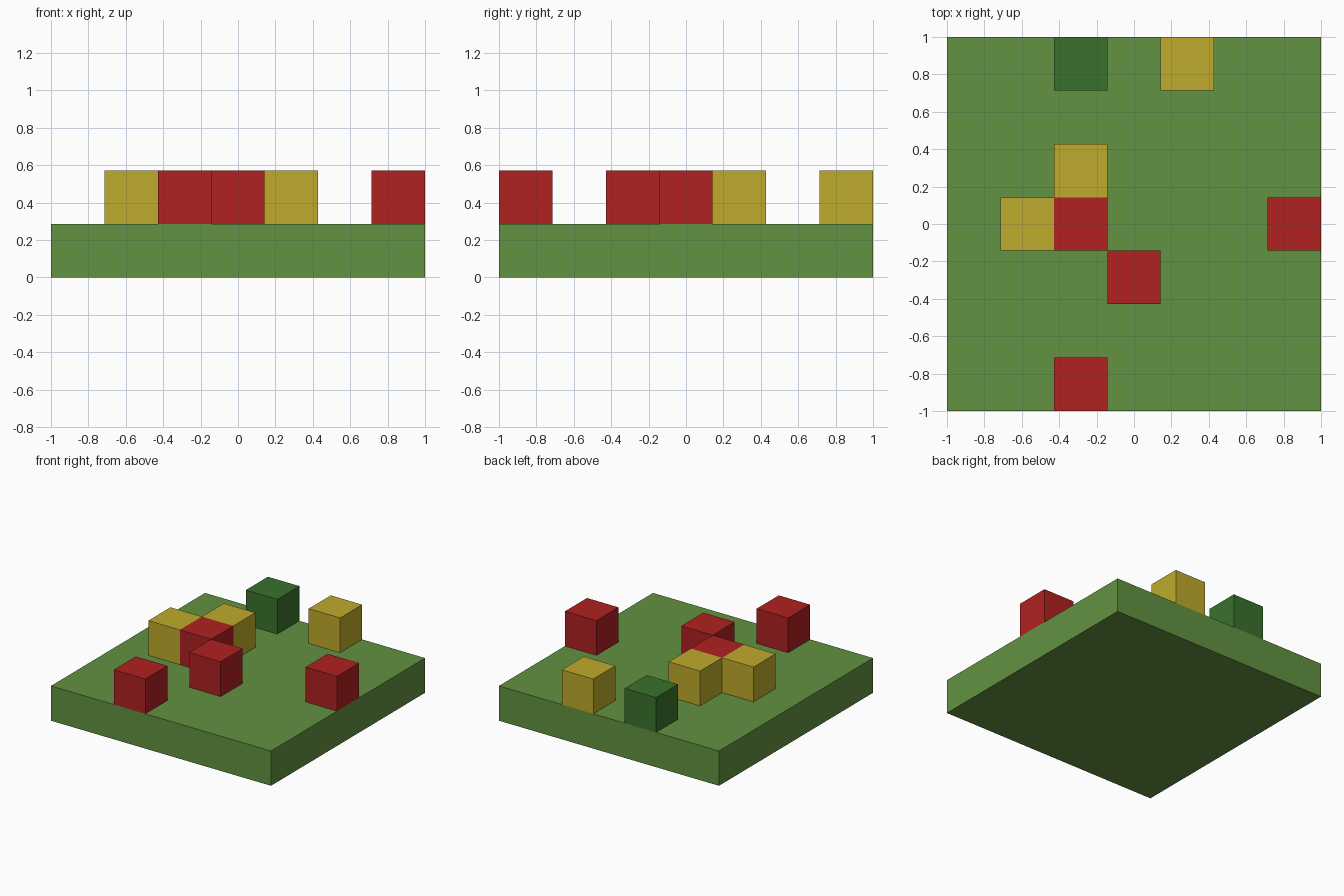
import bpy

# Remove the default cube
default = bpy.data.objects.get("Cube")
if default:
    bpy.data.objects.remove(default, do_unlink=True)

CELL = 2 / 7  # seven cells across the field


def make_material(name, rgb):
    mat = bpy.data.materials.new(name)
    mat.use_nodes = True
    color = (*rgb, 1)
    mat.diffuse_color = color
    mat.node_tree.nodes["Principled BSDF"].inputs["Base Color"].default_value = color
    return mat


def make_block(name, size, location, mat):
    bpy.ops.mesh.primitive_cube_add(size=1, location=location)
    block = bpy.context.object
    block.name = name
    block.scale = size
    bpy.ops.object.transform_apply(location=False, rotation=False, scale=True)
    block.data.materials.append(mat)
    return block


grass = make_material("grass green", (0.123, 0.287, 0.053))
red = make_material("red", (0.440, 0.015, 0.015))
yellow = make_material("yellow", (0.520, 0.407, 0.025))
dark_green = make_material("dark green", (0.042, 0.165, 0.026))

# Ground slab
make_block("ground_slab", (2, 2, CELL), (0, 0, CELL / 2), grass)

# Cubes standing on the slab, by grid cell from the centre
layout = {
    "red_cube": (red, [(-1, -3), (0, -1), (-1, 0), (3, 0)]),
    "yellow_cube": (yellow, [(-2, 0), (-1, 1), (1, 3)]),
    "dark_green_cube": (dark_green, [(-1, 3)]),
}
for name, (mat, cells) in layout.items():
    for number, (col, row) in enumerate(cells, 1):
        make_block(f"{name}_{number}", (CELL, CELL, CELL),
                   (col * CELL, row * CELL, CELL * 1.5), mat)
